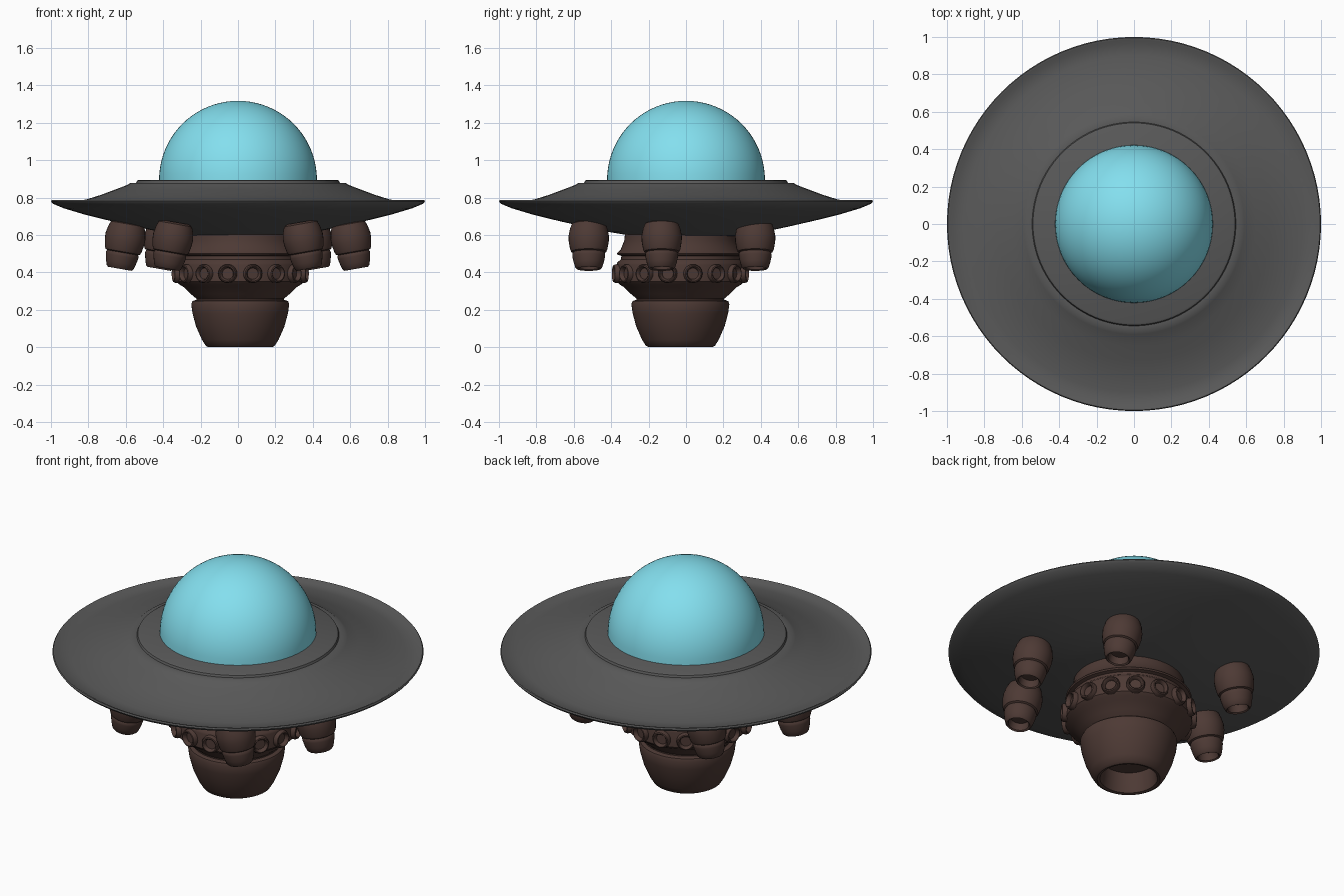
import bpy, math
from mathutils import Matrix, Vector

if "Cube" in bpy.data.objects:
    bpy.data.objects.remove(bpy.data.objects["Cube"])


def material(name, rgb):
    m = bpy.data.materials.new(name)
    m.diffuse_color = (*rgb, 1)
    m.use_nodes = True
    m.node_tree.nodes["Principled BSDF"].inputs["Base Color"].default_value = m.diffuse_color
    return m


HULL = material("dark_grey", (0.10, 0.10, 0.10))
BROWN = material("brown", (0.075, 0.042, 0.035))
GLASS = material("cyan_glass", (0.23, 0.74, 0.86))


def lathe(name, profile, mat, segs=64, matrix=None, angle=35):
    """Revolve (radius, z) points around z; radius 0 becomes a pole."""
    verts, rings, faces = [], [], []
    for r, z in profile:
        n = 1 if r == 0 else segs
        rings.append([len(verts) + i for i in range(n)])
        verts += [(r * math.cos(2 * math.pi * i / segs), r * math.sin(2 * math.pi * i / segs), z)
                  for i in range(n)]
    for a, b in zip(rings, rings[1:]):
        for i in range(segs):
            quad = [a[i % len(a)], b[i % len(b)], b[(i + 1) % len(b)], a[(i + 1) % len(a)]]
            faces.append(list(dict.fromkeys(quad)))
    me = bpy.data.meshes.new(name)
    me.from_pydata(verts, [], faces)
    me.materials.append(mat)
    ob = bpy.data.objects.new(name, me)
    bpy.context.collection.objects.link(ob)
    if matrix:
        ob.matrix_world = matrix
    bpy.ops.object.select_all(action='DESELECT')
    ob.select_set(True)
    bpy.context.view_layer.objects.active = ob
    bpy.ops.object.shade_smooth_by_angle(angle=math.radians(angle))
    return ob


# Saucer: stepped top, dished outer band, raised rim, bowl-shaped underside
lathe("saucer_hull", [
    (0, 0.895), (0.53, 0.895), (0.54, 0.89), (0.545, 0.878), (0.575, 0.878), (0.59, 0.868),
    (0.65, 0.845), (0.73, 0.815), (0.81, 0.79), (0.9, 0.776), (0.965, 0.774), (0.985, 0.786),
    (0.995, 0.787), (1.0, 0.78), (0.99, 0.767), (0.93, 0.742), (0.82, 0.709), (0.69, 0.677),
    (0.55, 0.645), (0.42, 0.617), (0.3, 0.597), (0.18, 0.589), (0, 0.588)], HULL, 96)

# Glass dome
R = 0.422
lathe("dome", [(R * math.sin(t), 0.895 + R * math.cos(t))
               for t in [math.pi / 2 * i / 20 for i in range(21)]], GLASS, 64)

# Central engine: collar, porthole band and hollow main nozzle
CX, CY = 0.012, -0.03
centre = Matrix.Translation((CX, CY, 0))
lathe("engine_collar", [
    (0, 0.62), (0.295, 0.62), (0.30, 0.57), (0.32, 0.52), (0.34, 0.502), (0.335, 0.494),
    (0.315, 0.488), (0.318, 0.47), (0.338, 0.452), (0.342, 0.44), (0.342, 0.352),
    (0.325, 0.335), (0.30, 0.32), (0.265, 0.285), (0.235, 0.26), (0.232, 0.235), (0, 0.235)],
    BROWN, 64, centre)
lathe("main_nozzle", [
    (0, 0.25), (0.24, 0.252), (0.256, 0.246), (0.262, 0.23), (0.255, 0.18), (0.236, 0.11),
    (0.205, 0.04), (0.185, 0.008), (0.17, 0.0), (0.155, 0.004), (0.15, 0.02), (0.14, 0.12),
    (0, 0.12)], BROWN, 64, centre)

# Portholes around the band
for i in range(16):
    a = math.radians(11.25 + 22.5 * i)
    d = Vector((math.cos(a), math.sin(a), 0))
    m = Matrix.Translation(Vector((CX, CY, 0.393)) + d * 0.335) @ d.to_track_quat('Z', 'Y').to_matrix().to_4x4()
    lathe("porthole", [(0, 0.008), (0.03, 0.008), (0.034, 0.026), (0.039, 0.031), (0.045, 0.029),
                       (0.05, 0.018), (0.051, -0.03)], BROWN, 24, m)

# Six small thrusters in mirrored pairs, tilted outwards
POD = [(0, 0.125), (0.07, 0.125), (0.09, 0.115), (0.1, 0.09), (0.108, 0.05), (0.107, 0.02),
       (0.1, -0.02), (0.094, -0.035), (0.084, -0.04), (0.088, -0.048), (0.088, -0.06),
       (0.08, -0.095), (0.072, -0.12), (0.064, -0.128), (0.056, -0.122), (0.05, -0.08), (0, -0.08)]
for name, x, y in [("front", 0.355, -0.52), ("middle", 0.61, -0.13), ("rear", 0.40, 0.37)]:
    for side, s in (("right", 1), ("left", -1)):
        m = Matrix.Translation((s * x, y, 0.545)) @ Matrix.Rotation(-s * math.radians(10), 4, 'Y')
        lathe(f"{name}_{side}_thruster", POD, BROWN, 32, m)
